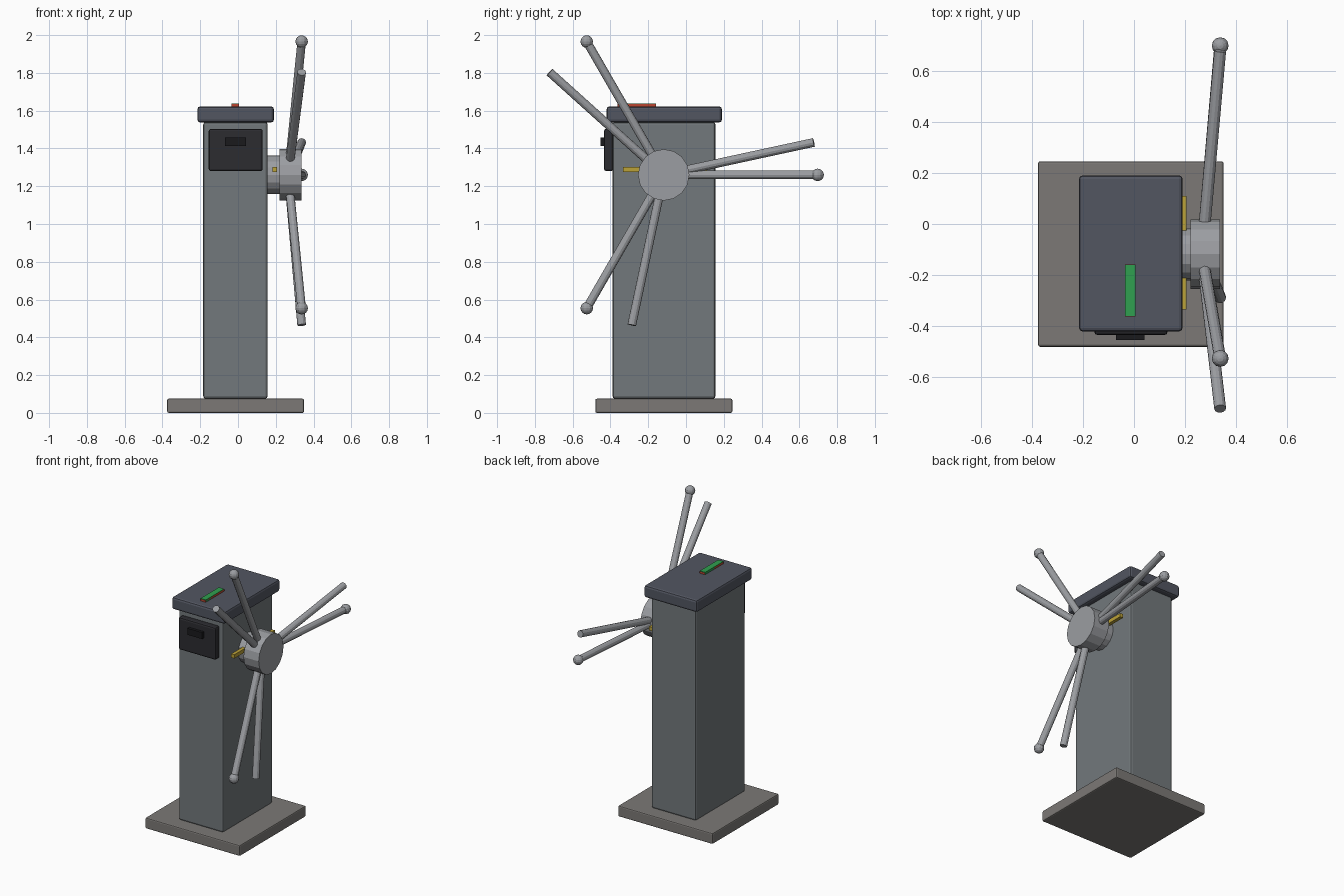
import bpy
from math import radians, cos, sin
from mathutils import Vector

if "Cube" in bpy.data.objects:
    bpy.data.objects.remove(bpy.data.objects["Cube"])


def material(name, r, g, b):
    m = bpy.data.materials.new(name)
    m.diffuse_color = (r, g, b, 1)
    m.use_nodes = True
    m.node_tree.nodes["Principled BSDF"].inputs["Base Color"].default_value = m.diffuse_color
    return m


BODY = material("body_grey", 0.17, 0.19, 0.20)
BASE = material("base_grey", 0.20, 0.19, 0.18)
CAP = material("slate", 0.085, 0.093, 0.12)
BLACK = material("dark_panel", 0.025, 0.025, 0.03)
SLOT = material("black_slot", 0.01, 0.01, 0.012)
STEEL = material("steel", 0.33, 0.34, 0.36)
GREEN = material("green_light", 0.03, 0.35, 0.08)
RED = material("red_light", 0.5, 0.06, 0.03)
YELLOW = material("yellow", 0.5, 0.36, 0.04)


def finish(name, mat):
    ob = bpy.context.object
    ob.name = name
    ob.data.materials.append(mat)
    return ob


def box(name, x, y, z, mat, bevel=0):
    """Box from (min, max) ranges with an optional chamfer."""
    mid = [(a + b) / 2 for a, b in (x, y, z)]
    size = [b - a for a, b in (x, y, z)]
    bpy.ops.mesh.primitive_cube_add(size=1, location=mid)
    ob = finish(name, mat)
    ob.scale = size
    bpy.ops.object.transform_apply(location=False, rotation=False, scale=True)
    if bevel:
        mod = ob.modifiers.new("bevel", 'BEVEL')
        mod.width = bevel
        mod.segments = 2
    return ob


def rod(name, p, q, r, sides, mat):
    """Cylinder running from p to q."""
    p, q = Vector(p), Vector(q)
    bpy.ops.mesh.primitive_cylinder_add(
        vertices=sides, radius=r, depth=(q - p).length, location=(p + q) / 2,
        rotation=(q - p).to_track_quat('Z', 'Y').to_euler())
    return finish(name, mat)


# Pedestal
box("base_plate", (-0.375, 0.35), (-0.48, 0.245), (0, 0.075), BASE, 0.008)
box("cabinet", (-0.184, 0.157), (-0.389, 0.156), (0.075, 1.54), BODY, 0.014)
box("lid", (-0.215, 0.19), (-0.42, 0.19), (1.538, 1.622), CAP, 0.014)

# Indicator strips on the lid
box("red_indicator", (-0.035, 0.006), (-0.362, -0.158), (1.615, 1.634), RED)
box("green_indicator", (-0.035, 0.006), (-0.36, -0.16), (1.62, 1.638), GREEN)

# Card reader on the front
box("reader_panel", (-0.155, 0.131), (-0.434, -0.385), (1.28, 1.504), BLACK, 0.012)
box("reader_slot", (-0.07, 0.042), (-0.453, -0.43), (1.412, 1.457), SLOT)

# Hub on the right side
CY, CZ = -0.118, 1.26
rod("hub_collar", (0.14, CY, CZ), (0.225, CY, CZ), 0.102, 16, STEEL)
rod("hub", (0.22, CY, CZ), (0.336, CY, CZ), 0.136, 16, STEEL)
box("yellow_bar", (0.182, 0.206), (-0.334, 0.11), (1.276, 1.302), YELLOW)


def on_arm(angle, r, x):
    a = radians(angle)
    return (x, CY + r * cos(a), CZ + r * sin(a))


# Arms flaring outwards: three with ball ends, three plain
for i, angle in enumerate((0, 120, 240)):
    tip = on_arm(angle, 0.815, 0.337)
    rod(f"arm_{i}", on_arm(angle, 0.08, 0.273), tip, 0.023, 12, STEEL)
    bpy.ops.mesh.primitive_uv_sphere_add(segments=12, ring_count=8,
                                         radius=0.033, location=tip)
    finish(f"arm_ball_{i}", STEEL)

for i, angle in enumerate((12.2, 138, 258)):
    rod(f"plain_arm_{i}", on_arm(angle, 0.08, 0.273),
        on_arm(angle, 0.813, 0.337), 0.023, 12, STEEL)
